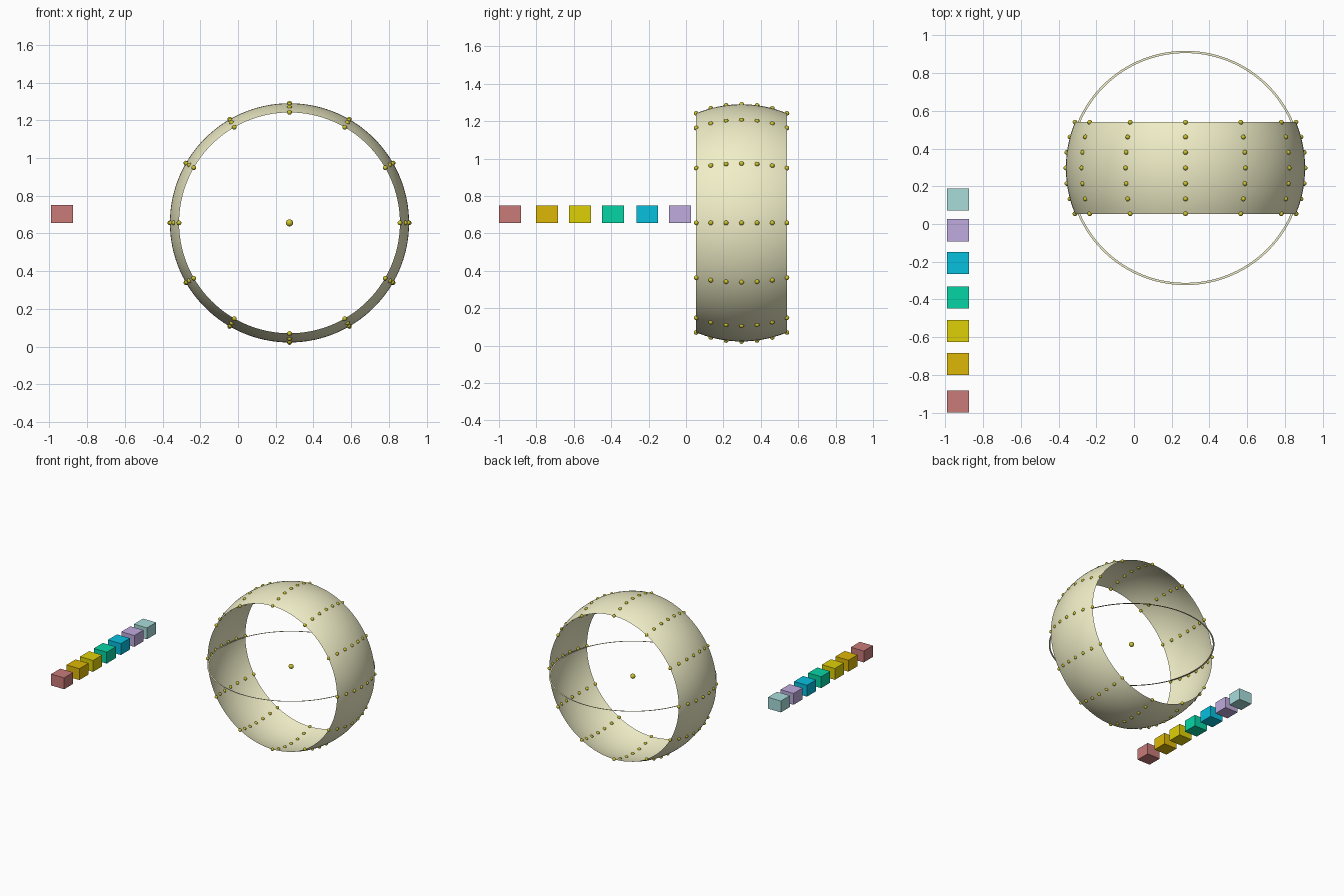
import bpy, bmesh
from math import sin, cos, pi, radians
from mathutils import Matrix, Vector

if "Cube" in bpy.data.objects:
    bpy.data.objects.remove(bpy.data.objects["Cube"])

CENTRE = Vector((0.273, 0.297, 0.656))
R = 0.634            # sphere radius of the band
HALF = radians(22.6) # half angle of the band


def material(name, rgb):
    m = bpy.data.materials.new(name)
    m.diffuse_color = [(c / 255) ** 2.2 for c in rgb] + [1]
    m.use_nodes = True
    m.node_tree.nodes["Principled BSDF"].inputs["Base Color"].default_value = m.diffuse_color
    return m


def make(name, bm, mat, smooth=False):
    me = bpy.data.meshes.new(name)
    bm.to_mesh(me)
    bm.free()
    for p in me.polygons:
        p.use_smooth = smooth
    me.materials.append(mat)
    ob = bpy.data.objects.new(name, me)
    bpy.context.collection.objects.link(ob)
    return ob


def on_sphere(turn, tilt):
    # turn goes around the y axis, tilt leans towards +y
    return Vector((cos(turn) * cos(tilt), sin(tilt), sin(turn) * cos(tilt))) * R


def loft(bm, rows):
    # joins closed rings of points with quads
    rings = [[bm.verts.new(CENTRE + p) for p in row] for row in rows]
    n = len(rings[0])
    for a, b in zip(rings, rings[1:]):
        for i in range(n):
            j = (i + 1) % n
            bm.faces.new((a[i], b[i], b[j], a[j]))


cream = material("cream", (240, 238, 198))
olive = material("olive", (205, 195, 50))

# spherical band
N, ROWS = 120, 18
bm = bmesh.new()
loft(bm, [[on_sphere(2 * pi * i / N, HALF * (2 * k / ROWS - 1)) for i in range(N)]
          for k in range(ROWS + 1)])
make("spherical_band", bm, cream, True)

# flat horizon ring
bm = bmesh.new()
loft(bm, [[Vector((r * cos(2 * pi * i / N), r * sin(2 * pi * i / N), 0)) for i in range(N)]
          for r in (0.621, 0.609)])
bmesh.ops.recalc_face_normals(bm, faces=bm.faces)
make("horizon_ring", bm, cream)

# marker beads: 12 rows of 7 across the band
bm = bmesh.new()
for i in range(12):
    for k in range(-3, 4):
        pos = CENTRE + on_sphere(radians(30 * i), radians(7.5 * k))
        bmesh.ops.create_uvsphere(bm, u_segments=16, v_segments=10, radius=0.0125,
                                  matrix=Matrix.Translation(pos))
make("marker_beads", bm, olive, True)

# bead at the centre
bm = bmesh.new()
bmesh.ops.create_uvsphere(bm, u_segments=24, v_segments=14, radius=0.019,
                          matrix=Matrix.Translation(CENTRE))
make("centre_bead", bm, olive, True)

# row of coloured blocks
blocks = [("red", -0.940, (199, 122, 120)), ("gold", -0.743, (221, 182, 15)),
          ("yellow", -0.567, (221, 207, 15)), ("green", -0.390, (15, 212, 163)),
          ("blue", -0.207, (15, 190, 221)), ("purple", -0.033, (190, 170, 221)),
          ("teal", 0.130, (166, 219, 217))]
for name, y, rgb in blocks:
    bm = bmesh.new()
    bmesh.ops.create_cube(bm, size=1, matrix=Matrix.Translation((-0.932, y, 0.703))
                          @ Matrix.Diagonal((0.117, 0.117, 0.093, 1)))
    make(name + "_block", bm, material(name, rgb))
